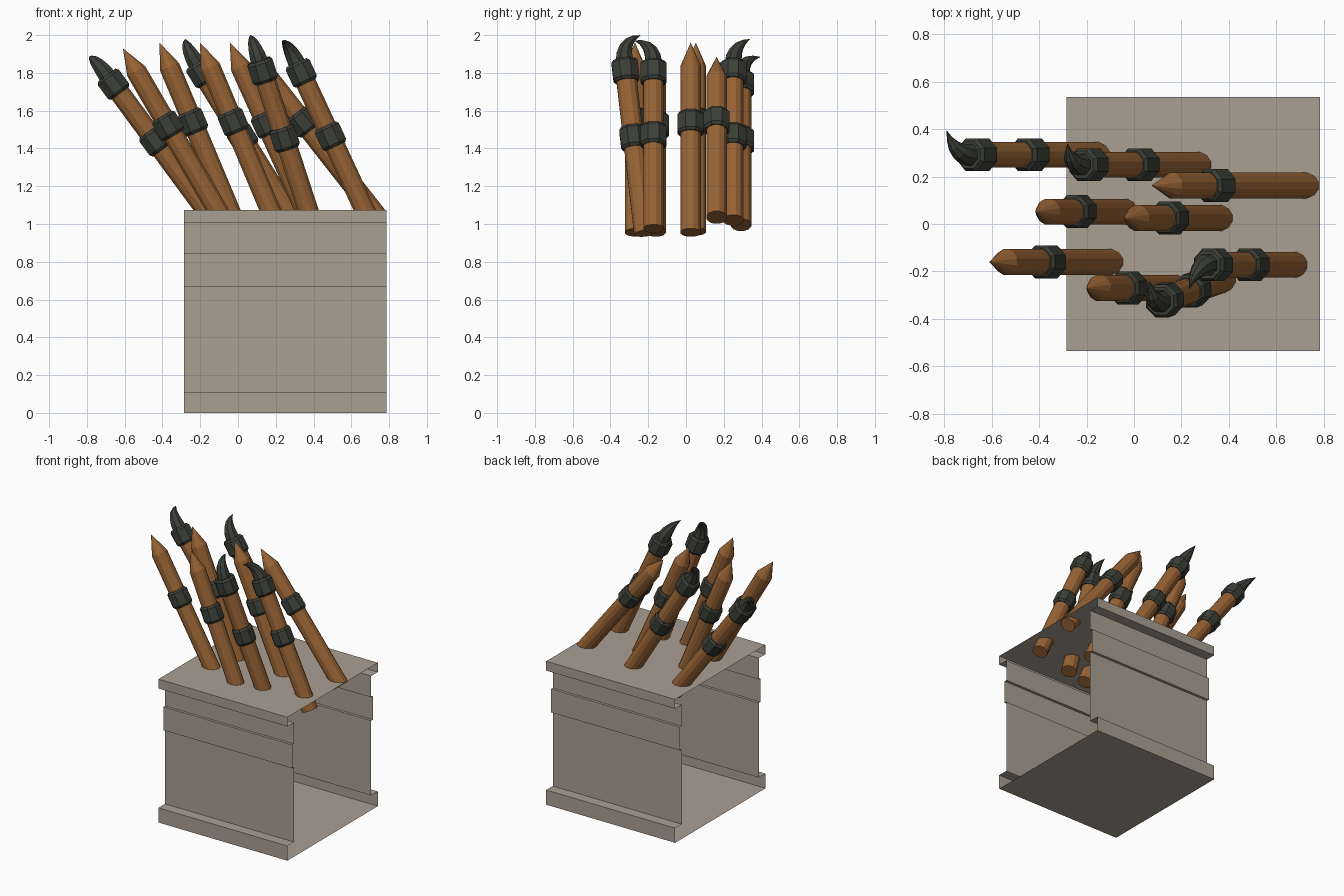
import bpy, bmesh, math
from mathutils import Vector

if "Cube" in bpy.data.objects:
    bpy.data.objects.remove(bpy.data.objects["Cube"])


def material(name, rgb):
    m = bpy.data.materials.new(name)
    m.diffuse_color = (*rgb, 1)
    m.use_nodes = True
    m.node_tree.nodes["Principled BSDF"].inputs["Base Color"].default_value = m.diffuse_color
    return m


WOOD = material("wood", (0.31, 0.125, 0.035))
IRON = material("dark_iron", (0.045, 0.05, 0.04))
STONE = material("stone", (0.40, 0.35, 0.29))


def finish(bm, name, mat, recalc=True):
    if recalc:
        bmesh.ops.recalc_face_normals(bm, faces=bm.faces)
    me = bpy.data.meshes.new(name)
    bm.to_mesh(me)
    bm.free()
    me.materials.append(mat)
    ob = bpy.data.objects.new(name, me)
    bpy.context.collection.objects.link(ob)
    return ob


def loft(name, mat, stations, sides):
    """Skin rings given as (centre, axis, radius); a zero radius closes to a point."""
    bm = bmesh.new()
    rings = []
    for c, d, r in stations:
        u = Vector((0, 1, 0)) - d * d.y
        u.normalize()
        v = d.cross(u)
        if r == 0:
            rings.append([bm.verts.new(c)])
            continue
        ring = []
        for i in range(sides):
            a = 2 * math.pi * (i + 0.5) / sides
            ring.append(bm.verts.new(c + (u * math.cos(a) + v * math.sin(a)) * r))
        rings.append(ring)
    for a, b in zip(rings, rings[1:]):
        for i in range(sides):
            j = (i + 1) % sides
            if len(b) == 1:
                bm.faces.new((a[i], a[j], b[0]))
            else:
                bm.faces.new((a[i], a[j], b[j], b[i]))
    for ring in (rings[0], rings[-1]):
        if len(ring) > 1:
            bm.faces.new(ring)
    return finish(bm, name, mat)


def collar(name, centre, d):
    prof = [(-0.06, 0.063), (-0.045, 0.075), (0.045, 0.075), (0.06, 0.063)]
    loft(name, IRON, [(centre + d * t, d, r) for t, r in prof], 8)


# Moulded plinth: one-sheet profile swept along x, open at both ends
half = [(0.535, 0), (0.535, 0.11), (0.457, 0.11), (0.457, 0.67), (0.477, 0.67),
        (0.477, 0.845), (0.457, 0.845), (0.457, 1.005), (0.535, 1.005), (0.535, 1.075)]
loop = half + [(-y, z) for y, z in reversed(half)]
bm = bmesh.new()
left, right = [[bm.verts.new((x, y, z)) for y, z in loop] for x in (-0.285, 0.785)]
for i in range(len(loop)):
    j = (i + 1) % len(loop)
    bm.faces.new((left[j], left[i], right[i], right[j]))
bmesh.ops.reverse_faces(bm, faces=bm.faces)
bm.normal_update()
top = max(bm.faces, key=lambda f: f.calc_center_median().z)
if top.normal.z < 0:
    bmesh.ops.reverse_faces(bm, faces=bm.faces)
finish(bm, "plinth", STONE, recalc=False)

# Sharpened stakes: bottom z, point where it meets the plinth, collar, tip height
Z = 1.075
stakes = [
    (0.96, (-0.11, -0.16), (-0.37, -0.16, 1.52), 1.93),
    (0.96, (-0.045, 0.052), (-0.24, 0.052, 1.54), 1.96),
    (0.955, (0.17, -0.27), (-0.025, -0.27, 1.54), 1.96),
    (0.955, (0.355, 0.025), (0.15, 0.025, 1.53), 1.96),
    (1.035, (0.71, 0.162), (0.345, 0.162, 1.54), 1.885),
]
R = 0.056
for n, (zb, foot, ring, zt) in enumerate(stakes, 1):
    foot, ring = Vector((*foot, Z)), Vector(ring)
    d = (ring - foot).normalized()
    at = lambda z: foot + d * ((z - Z) / d.z)
    tip = at(zt)
    loft(f"pointed_stake_{n}", WOOD,
         [(at(zb), d, R), (tip - d * 0.14, d, R), (tip, d, 0)], 12)
    collar(f"stake_collar_{n}", ring, d)

# Clawed stakes: bottom z, foot, lower collar height, upper collar, claw tip
clawed = [
    (0.995, (-0.17, 0.292), 1.44, (-0.66, 0.292, 1.74), (-0.79, 0.395, 1.885)),
    (1.02, (0.26, 0.25), 1.455, (-0.19, 0.25, 1.80), (-0.28, 0.34, 1.98)),
    (0.95, (0.37, -0.235), 1.455, (0.13, -0.32, 1.81), (0.065, -0.24, 2.0)),
    (0.975, (0.67, -0.172), 1.465, (0.335, -0.172, 1.80), (0.232, -0.275, 1.972)),
]
for n, (zb, foot, zr, head, tip) in enumerate(clawed, 1):
    foot, head, tip = Vector((*foot, Z)), Vector(head), Vector(tip)
    d = (head - foot).normalized()
    at = lambda z: foot + d * ((z - Z) / d.z)
    loft(f"clawed_stake_{n}", WOOD, [(at(zb), d, R), (head, d, R)], 12)
    collar(f"lower_collar_{n}", at(zr), d)
    collar(f"upper_collar_{n}", head, d)
    # Hooked claw along a quadratic curve
    p0 = head + d * 0.05
    p1 = p0 + d * 0.12
    path = []
    for i, r in enumerate((0.05, 0.045, 0.037, 0.027, 0.014, 0)):
        t = i / 5
        c = p0 * (1 - t) ** 2 + p1 * 2 * t * (1 - t) + tip * t * t
        tan = (p1 - p0) * (1 - t) + (tip - p1) * t
        path.append((c, tan.normalized(), r))
    loft(f"claw_{n}", IRON, path, 8)
